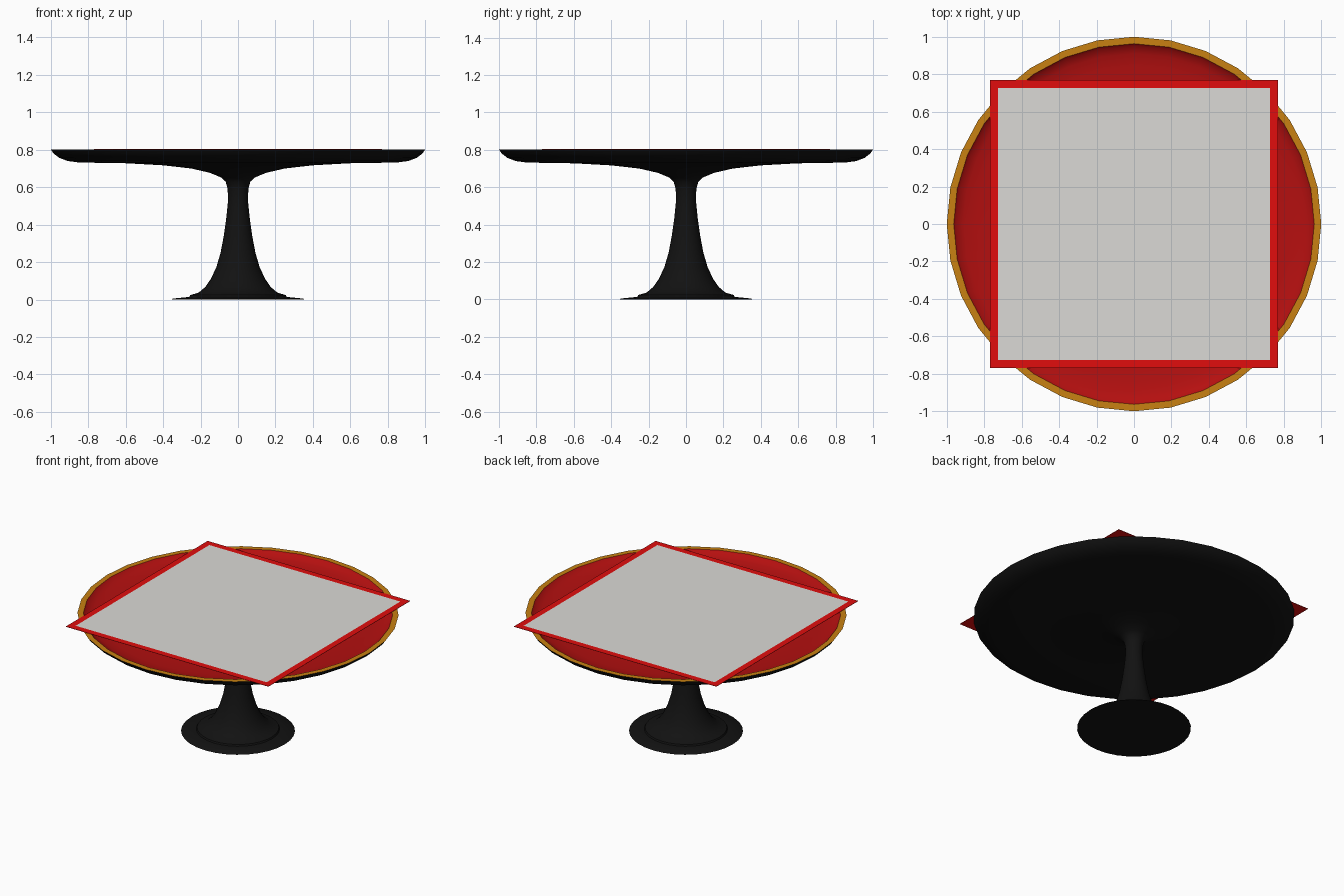
import bpy, bmesh, math

if "Cube" in bpy.data.objects:
    bpy.data.objects.remove(bpy.data.objects["Cube"])


def material(name, rgb):
    m = bpy.data.materials.new(name)
    m.diffuse_color = (*rgb, 1)
    m.use_nodes = True
    m.node_tree.nodes["Principled BSDF"].inputs["Base Color"].default_value = m.diffuse_color
    return m


black = material("black", (0.006, 0.006, 0.006))
gold = material("gold", (0.58, 0.22, 0.006))
dark_red = material("dark red", (0.46, 0.005, 0.005))
red = material("bright red", (0.75, 0.004, 0.004))
grey = material("pale grey", (0.71, 0.70, 0.67))


def finish(name, bm, mats, smooth=None):
    me = bpy.data.meshes.new(name)
    bm.to_mesh(me)
    bm.free()
    ob = bpy.data.objects.new(name, me)
    bpy.context.collection.objects.link(ob)
    for m in mats:
        me.materials.append(m)
    if smooth:
        bpy.ops.object.select_all(action='DESELECT')
        ob.select_set(True)
        bpy.context.view_layer.objects.active = ob
        bpy.ops.object.shade_smooth_by_angle(angle=math.radians(smooth))
    return ob


def lathe(name, profile, mat, sides=32, smooth=40):
    """Spin (radius, height) points, listed so that faces point outward."""
    bm = bmesh.new()
    rings = []
    for r, z in profile:
        if r == 0:
            rings.append([bm.verts.new((0, 0, z))] * sides)
        else:
            rings.append([bm.verts.new((r * math.cos(2 * math.pi * i / sides),
                                        r * math.sin(2 * math.pi * i / sides), z))
                          for i in range(sides)])
    for a, b in zip(rings, rings[1:]):
        for i in range(sides):
            j = (i + 1) % sides
            loop = list(dict.fromkeys((a[i], a[j], b[j], b[i])))
            bm.faces.new(loop)
    return finish(name, bm, [mat], smooth)


# Foot, stem and underside of the table top
lathe("pedestal_and_underside", [
    (0, 0), (0.355, 0), (0.35, 0.005), (0.26, 0.014), (0.255, 0.024), (0.21, 0.037),
    (0.175, 0.067), (0.145, 0.11), (0.115, 0.175), (0.093, 0.25), (0.076, 0.34),
    (0.062, 0.44), (0.054, 0.52), (0.055, 0.59), (0.066, 0.63), (0.09, 0.652),
    (0.15, 0.677), (0.25, 0.7), (0.4, 0.717), (0.6, 0.728), (0.85, 0.732),
    (0.91, 0.74), (0.955, 0.757), (0.985, 0.78), (1.0, 0.802)], black)

# Gold rim
lathe("rim", [(1.0, 0.802), (0.963, 0.802)], gold)

# Shallow red dish inside the rim
lathe("dish", [(0.963, 0.802), (0.95, 0.788), (0.91, 0.773), (0.84, 0.763),
               (0.7, 0.757), (0, 0.754)], dark_red, smooth=60)

# Square cloth with a red border and a grey middle
bm = bmesh.new()
bmesh.ops.create_cube(bm, size=1)
for v in bm.verts:
    v.co = (v.co.x * 1.54, v.co.y * 1.54, 0.8035 + v.co.z * 0.002)
bm.normal_update()
top = [f for f in bm.faces if f.normal.z > 0.9]
bmesh.ops.inset_region(bm, faces=top, thickness=0.062)
top[0].material_index = 1
finish("cloth", bm, [red, grey])
